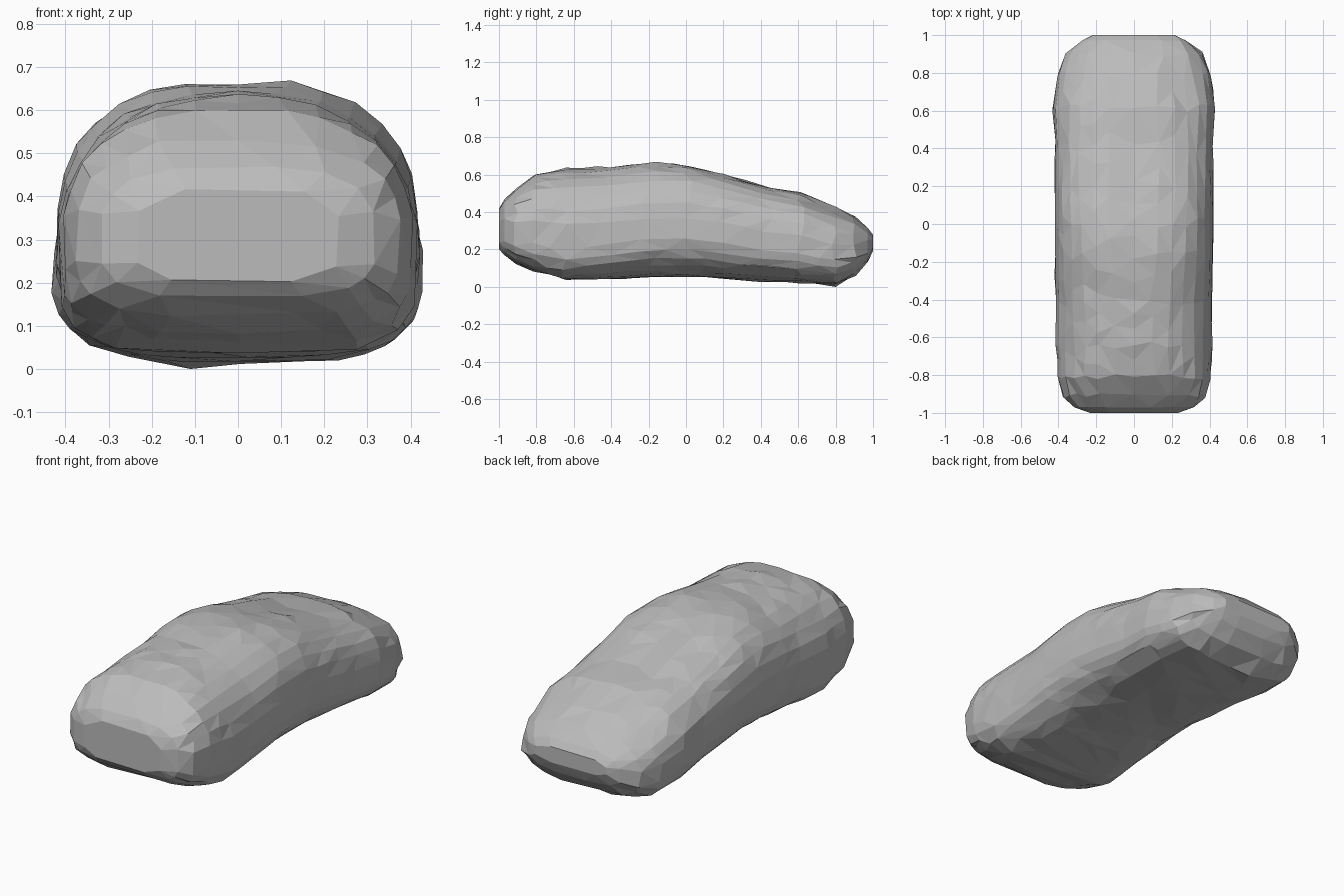
import bpy, bmesh, math, random
from mathutils import Vector

random.seed(4)
if "Cube" in bpy.data.objects:
    bpy.data.objects.remove(bpy.data.objects["Cube"], do_unlink=True)

# Stations along the body: y, half width, bottom z, top z, upper exponent, lower exponent
STATIONS = [
    (-1.0, .24, .20, .42, 3.0, 3.0),
    (-.97, .32, .165, .47, 3.0, 3.2),
    (-.91, .375, .125, .53, 2.8, 3.6),
    (-.81, .405, .085, .60, 2.5, 4.0),
    (-.65, .415, .04, .635, 2.2, 4.5),
    (-.40, .415, .04, .645, 2.3, 3.2),
    (-.15, .42, .052, .672, 2.5, 2.8),
    (.02, .42, .055, .655, 2.6, 2.8),
    (.20, .42, .045, .605, 2.7, 2.8),
    (.42, .42, .03, .54, 2.7, 2.8),
    (.62, .43, .02, .503, 2.6, 3.0),
    (.80, .405, .012, .425, 2.6, 3.2),
    (.90, .36, .06, .375, 2.8, 3.0),
    (.97, .28, .13, .32, 3.0, 2.8),
    (1.0, .22, .19, .28, 3.0, 2.8),
]
RING = 30


def refine(stations, step):
    """Insert in-between stations wherever the gap is wide."""
    rows = []
    for a, b in zip(stations, stations[1:]):
        count = max(1, round((b[0] - a[0]) / step))
        for i in range(count):
            rows.append([p + (q - p) * i / count for p, q in zip(a, b)])
    return rows + [list(stations[-1])]


def power(value, exponent):
    return math.copysign(abs(value) ** (2 / exponent), value)


def section(y, width, bottom, top, upper, lower):
    """Pillow-like cross-section, boxy below the belt and rounder above."""
    belt = bottom + (top - bottom) * .42
    points = []
    for i in range(RING):
        angle = math.tau * (i + .5) / RING
        c, s = math.cos(angle), math.sin(angle)
        exponent, height = (upper, top - belt) if s > 0 else (lower, belt - bottom)
        x = width * power(c, exponent)
        z = belt + height * power(s, exponent)
        # Shallow groove along the top centre
        if s > 0:
            fade = max(0, 1 - abs(y - .1) / .6)
            z -= .018 * fade * math.exp(-(x / .07) ** 2)
        points.append(Vector((x, y, z)))
    return points


# Body loft
bm = bmesh.new()
rows = refine(STATIONS, .09)
rings = []
for row in rows:
    end = abs(row[0]) > .96
    ring = []
    for p in section(*row):
        wobble = 0 if end else .007
        p += Vector((random.uniform(-.6, .6) * wobble,
                     random.uniform(-2, 2) * wobble,
                     random.uniform(-.8, .8) * wobble))
        ring.append(bm.verts.new(p))
    rings.append(ring)
for a, b in zip(rings, rings[1:]):
    for i in range(RING):
        j = (i + 1) % RING
        bm.faces.new((a[i], a[j], b[j], b[i]))
bm.faces.new(rings[0])
bm.faces.new(rings[-1])
bmesh.ops.recalc_face_normals(bm, faces=bm.faces)
bmesh.ops.triangulate(bm, faces=bm.faces)

# Single low point under the back end
lowest = min(bm.verts, key=lambda v: (v.co - Vector((-.11, .8, .01))).length)
lowest.co = Vector((-.11, .8, 0))

mesh = bpy.data.meshes.new("stone_body")
bm.to_mesh(mesh)
bm.free()
body = bpy.data.objects.new("stone_body", mesh)
bpy.context.collection.objects.link(body)

# Irregular flat facets
facets = body.modifiers.new("facets", 'DECIMATE')
facets.ratio = .55

# Plain grey stone
grey = bpy.data.materials.new("stone_grey")
grey.use_nodes = True
colour = (.5, .5, .5, 1)
grey.diffuse_color = colour
grey.node_tree.nodes["Principled BSDF"].inputs["Base Color"].default_value = colour
mesh.materials.append(grey)
